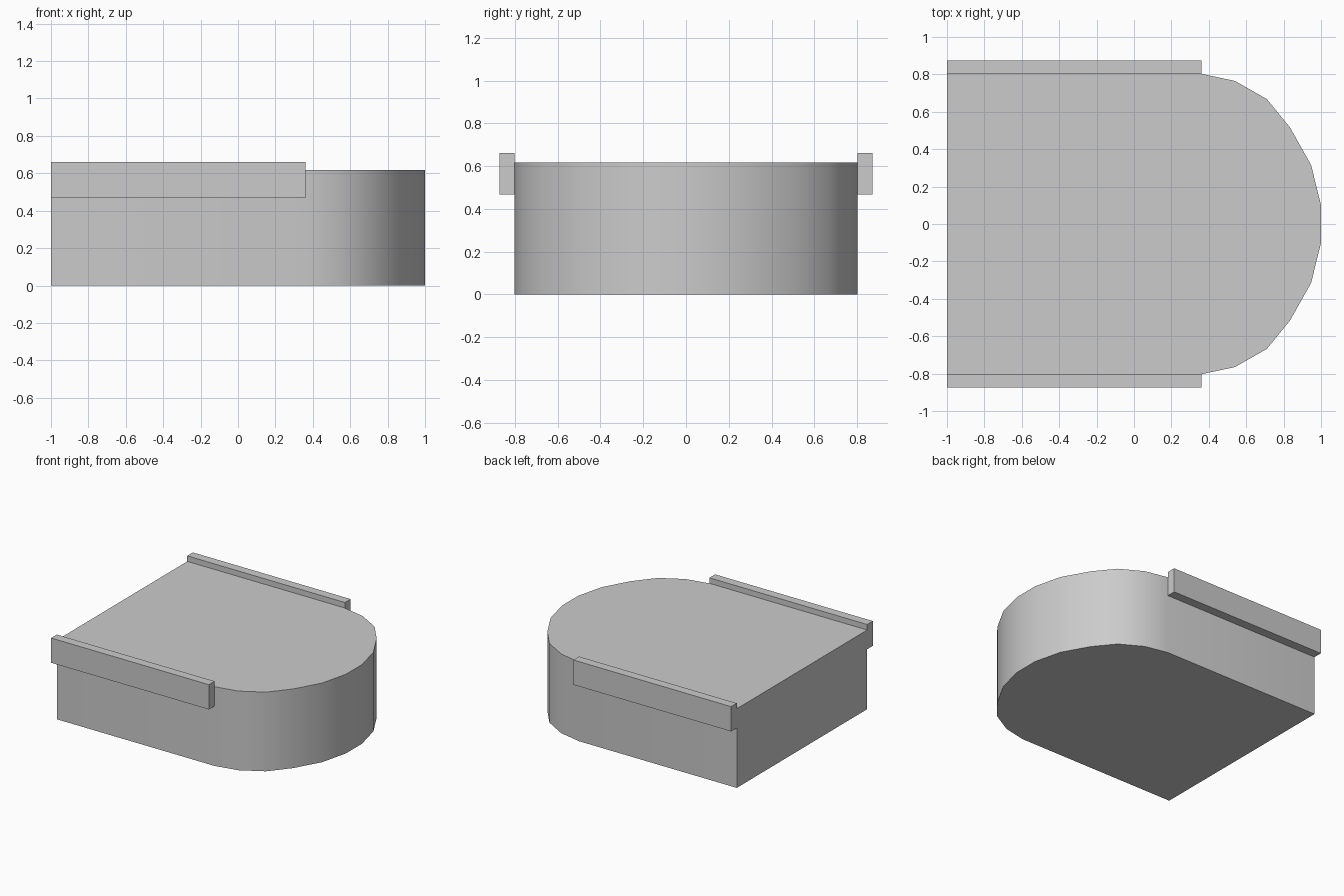
import bpy
import bmesh
import math

cube = bpy.data.objects.get("Cube")
if cube:
    bpy.data.objects.remove(cube, do_unlink=True)

# Single plain grey
grey = bpy.data.materials.new("plain_grey")
grey.use_nodes = True
colour = (0.6, 0.6, 0.6, 1)
grey.diffuse_color = colour
grey.node_tree.nodes["Principled BSDF"].inputs["Base Color"].default_value = colour


def extrude_outline(name, outline, bottom, top):
    """Solid prism from a counter-clockwise plan outline."""
    bm = bmesh.new()
    base = bm.faces.new([bm.verts.new((x, y, bottom)) for x, y in outline])
    result = bmesh.ops.extrude_face_region(bm, geom=[base], use_keep_orig=True)
    raised = [v for v in result["geom"] if isinstance(v, bmesh.types.BMVert)]
    bmesh.ops.translate(bm, verts=raised, vec=(0, 0, top - bottom))
    bmesh.ops.recalc_face_normals(bm, faces=bm.faces)
    mesh = bpy.data.meshes.new(name)
    bm.to_mesh(mesh)
    bm.free()
    mesh.materials.append(grey)
    obj = bpy.data.objects.new(name, mesh)
    bpy.context.collection.objects.link(obj)
    return obj


# Body: square at one end, faceted round nose at the other
HALF_WIDTH = 0.803
RAIL_END = 0.36
half = [(-1, HALF_WIDTH), (RAIL_END, HALF_WIDTH), (0.54, 0.765), (0.71, 0.668),
        (0.835, 0.515), (0.947, 0.315), (1.0, 0.1)]
outline = [(x, -y) for x, y in half] + half[::-1]
body = extrude_outline("body", outline, 0, 0.617)

bpy.ops.object.select_all(action="DESELECT")
body.select_set(True)
bpy.context.view_layer.objects.active = body
bpy.ops.object.shade_smooth_by_angle(angle=math.radians(30))

# Side rails standing slightly above the top
for name, inner, outer in (("front_rail", -HALF_WIDTH, -0.873),
                           ("back_rail", HALF_WIDTH, 0.873)):
    low, high = sorted((inner, outer))
    extrude_outline(name, [(-1, low), (RAIL_END, low), (RAIL_END, high), (-1, high)],
                    0.467, 0.66)
